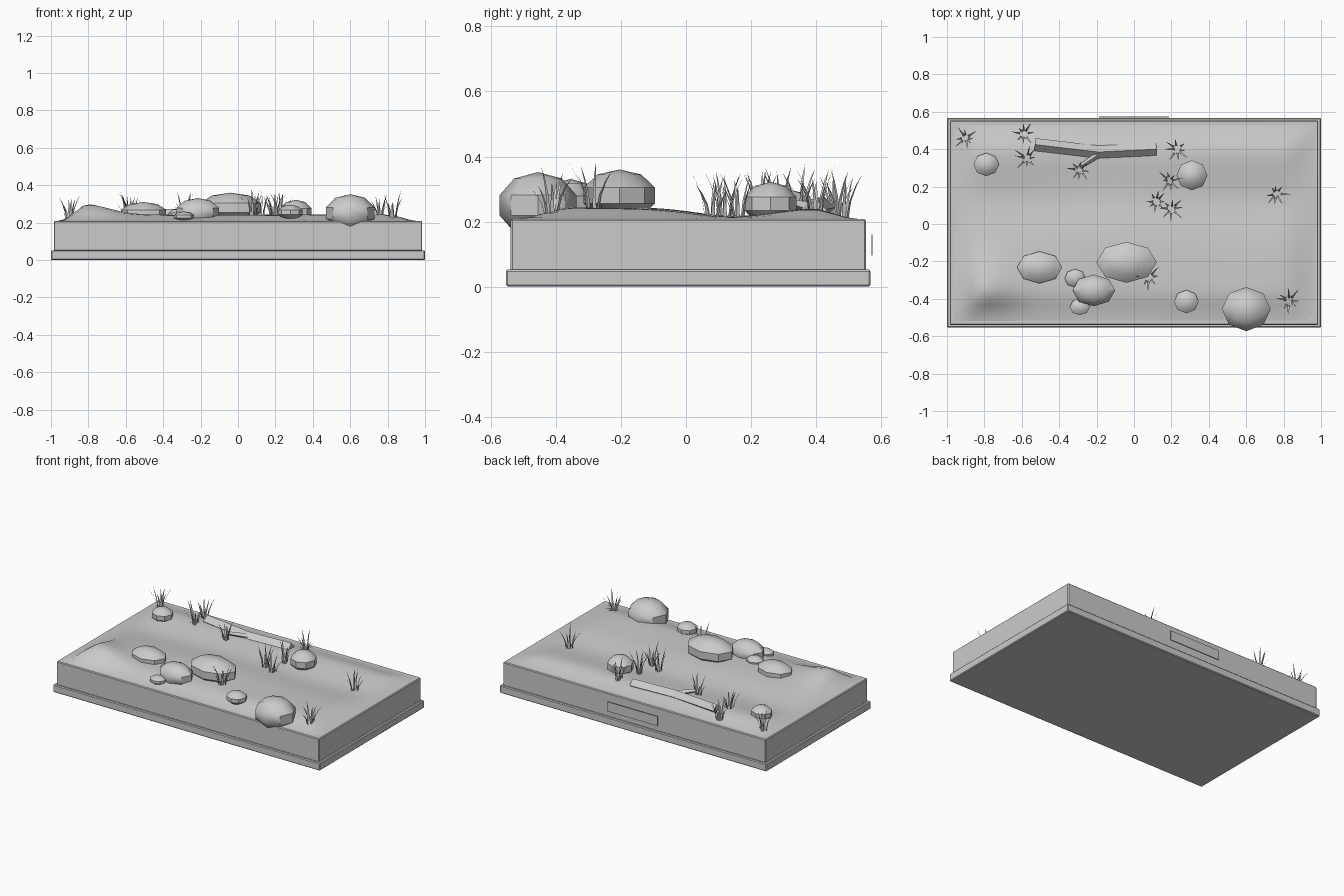
import bpy, bmesh, math, random
from mathutils import Vector

if "Cube" in bpy.data.objects:
    bpy.data.objects.remove(bpy.data.objects["Cube"])

random.seed(4)
CY = 0.007


def make_object(name, bm, smooth=None):
    mesh = bpy.data.meshes.new(name)
    bm.to_mesh(mesh)
    bm.free()
    ob = bpy.data.objects.new(name, mesh)
    bpy.context.collection.objects.link(ob)
    if smooth is not None:
        bpy.ops.object.select_all(action='DESELECT')
        ob.select_set(True)
        bpy.context.view_layer.objects.active = ob
        bpy.ops.object.shade_smooth_by_angle(angle=math.radians(smooth))
    return ob


def box(name, x, y, z0, z1, cy, bevel=0.0):
    bm = bmesh.new()
    bmesh.ops.create_cube(bm, size=1)
    for v in bm.verts:
        v.co = Vector((v.co.x * x, v.co.y * y + cy, z0 + (v.co.z + 0.5) * (z1 - z0)))
    if bevel:
        bmesh.ops.bevel(bm, geom=bm.edges[:], offset=bevel, segments=1, affect='EDGES')
    return make_object(name, bm)


# Stepped display base and the small blank plate behind it
box("base_plinth", 2.0, 1.12, 0.0, 0.052, CY, 0.005)
box("base_block", 1.97, 1.092, 0.048, 0.208, CY, 0.005)
box("back_plate", 0.376, 0.004, 0.095, 0.16, 0.572)


# Ground height: soft rise from the edge, corner mound, shallow trough
def ground(x, y):
    edge = min(0.97 - abs(x), 0.53 - abs(y - CY))
    t = max(0.0, min(1.0, edge / 0.17))
    f = t * t * (3 - 2 * t)
    mound = 0.052 * math.exp(-((x + 0.81) / 0.17) ** 2 - ((y + 0.36) / 0.17) ** 2)
    trough = 0.027 * math.exp(-((y - 0.14) / 0.17) ** 2)
    ripple = 0.004 * math.sin(5 * x + 2) * math.cos(6 * y)
    return 0.207 + f * (0.035 + mound - trough + ripple)


bm = bmesh.new()
bmesh.ops.create_grid(bm, x_segments=40, y_segments=24, size=1)
for v in bm.verts:
    x, y = v.co.x * 0.97, v.co.y * 0.53 + CY
    v.co = (x, y, ground(x, y))
make_object("terrain", bm, 60)

# Boulders: x, y, z, half width, half depth, half height
ROCKS = [
    (0.60, -0.455, 0.25, 0.137, 0.124, 0.102),
    (-0.04, -0.205, 0.28, 0.17, 0.115, 0.08),
    (-0.505, -0.232, 0.25, 0.127, 0.09, 0.06),
    (-0.215, -0.355, 0.255, 0.12, 0.089, 0.076),
    (-0.315, -0.29, 0.24, 0.059, 0.052, 0.036),
    (-0.29, -0.443, 0.232, 0.056, 0.047, 0.027),
    (0.28, -0.415, 0.255, 0.069, 0.065, 0.04),
    (0.31, 0.26, 0.255, 0.087, 0.084, 0.067),
    (-0.79, 0.318, 0.25, 0.072, 0.065, 0.048),
]
for i, (x, y, z, rx, ry, rz) in enumerate(ROCKS):
    bm = bmesh.new()
    bmesh.ops.create_uvsphere(bm, u_segments=8, v_segments=5, radius=1)
    for v in bm.verts:
        v.co = (x + v.co.x * rx, y + v.co.y * ry, z + v.co.z * rz)
    make_object(f"boulder_{i + 1}", bm, 40)


# Four-sided fallen log with one side branch
def log(name, points, radius):
    bm = bmesh.new()
    rings = []
    for i, p in enumerate(points):
        a, b = points[max(i - 1, 0)], points[min(i + 1, len(points) - 1)]
        side = (Vector(b) - Vector(a)).cross(Vector((0, 0, 1))).normalized()
        up = Vector((0, 0, 1))
        r = radius[i]
        rings.append([bm.verts.new(Vector(p) + (side * math.cos(k * math.pi / 2)
                      + up * math.sin(k * math.pi / 2)) * r) for k in range(4)])
    for a, b in zip(rings, rings[1:]):
        for k in range(4):
            bm.faces.new((a[k], a[k - 1], b[k - 1], b[k]))
    bm.faces.new(rings[0])
    bm.faces.new(rings[-1][::-1])
    bmesh.ops.recalc_face_normals(bm, faces=bm.faces[:])
    make_object(name, bm)


log("fallen_log", [(-0.53, 0.425, 0.243), (-0.19, 0.385, 0.235), (0.12, 0.40, 0.235)],
    [0.034, 0.034, 0.034])
log("log_branch", [(-0.17, 0.385, 0.24), (-0.29, 0.305, 0.262)], [0.018, 0.012])

# Grass tufts: bent, tapering flat blades leaning outward
TUFTS = [(-0.90, 0.46), (-0.59, 0.48), (-0.57, 0.35), (-0.29, 0.29),
         (0.23, 0.40), (0.19, 0.23), (0.12, 0.12), (0.20, 0.08),
         (0.76, 0.16), (0.08, -0.285), (0.83, -0.41)]
for i, (cx, cy) in enumerate(TUFTS):
    bm = bmesh.new()
    n = 8
    for k in range(n):
        ang = 2 * math.pi * (k + random.uniform(-0.3, 0.3)) / n
        out = Vector((math.cos(ang), math.sin(ang), 0))
        side = Vector((-out.y, out.x, 0))
        start = Vector((cx, cy, 0)) + out * random.uniform(0.012, 0.025)
        start.z = ground(start.x, start.y) - 0.005
        h = random.uniform(0.08, 0.145)
        lean = random.uniform(0.025, 0.06)
        pairs = []
        for t, w in ((0, 0.006), (0.4, 0.005), (0.75, 0.003)):
            p = start + out * lean * t ** 1.8 + Vector((0, 0, h * t))
            pairs.append((bm.verts.new(p - side * w), bm.verts.new(p + side * w)))
        tip = bm.verts.new(start + out * lean + Vector((0, 0, h)))
        for a, b in zip(pairs, pairs[1:]):
            bm.faces.new((a[0], a[1], b[1], b[0]))
        bm.faces.new((pairs[-1][0], pairs[-1][1], tip))
    make_object(f"grass_tuft_{i + 1}", bm)
